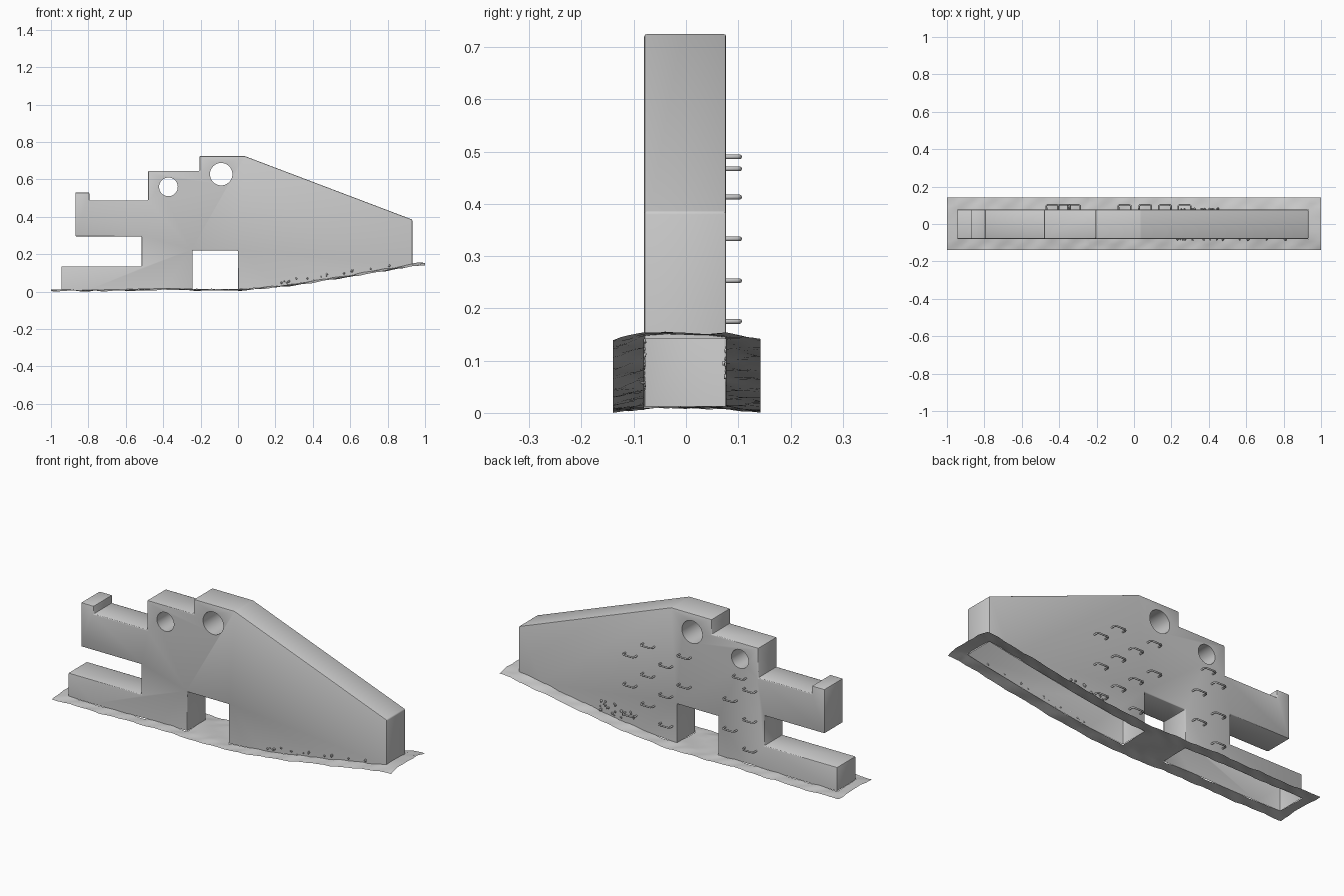
import bpy, bmesh, math, random
from mathutils import Vector

if "Cube" in bpy.data.objects:
    bpy.data.objects.remove(bpy.data.objects["Cube"])

random.seed(4)
YF, YB = -0.08, 0.077          # front and back faces of the wall
GROUND = [(-1, .014), (-.8, .013), (-.6, .015), (-.4, .02), (-.2, .016), (0, .016),
          (.2, .031), (.4, .058), (.6, .09), (.8, .123), (.93, .146), (1, .15)]


def base(x):
    for (x0, z0), (x1, z1) in zip(GROUND, GROUND[1:]):
        if x <= x1:
            return z0 + (z1 - z0) * (x - x0) / (x1 - x0)
    return GROUND[-1][1]


def link(name, mesh):
    ob = bpy.data.objects.new(name, mesh)
    bpy.context.collection.objects.link(ob)
    return ob


def smooth(ob):
    bpy.ops.object.select_all(action='DESELECT')
    ob.select_set(True)
    bpy.context.view_layer.objects.active = ob
    bpy.ops.object.shade_smooth_by_angle(angle=math.radians(35))


# Wall: stepped silhouette with doorway, extruded through its thickness
foot = lambda x: (x, base(x) - .004)
profile = [foot(-.945), (-.945, .135), (-.515, .135), (-.515, .295), (-.87, .295),
           (-.87, .53), (-.795, .53), (-.795, .488), (-.48, .488), (-.48, .646),
           (-.205, .646), (-.205, .725), (.035, .725), (.932, .385)]
profile += [foot(x) for x in (.932, .8, .6, .4, .2, 0)]
profile += [(0, .22), (-.243, .22)] + [foot(x) for x in (-.243, -.4, -.6, -.8)]

bm = bmesh.new()
front = bm.faces.new([bm.verts.new((x, YF, z)) for x, z in profile])
ext = bmesh.ops.extrude_face_region(bm, geom=[front], use_keep_orig=True)
for v in ext['geom']:
    if isinstance(v, bmesh.types.BMVert):
        v.co.y = YB
bmesh.ops.recalc_face_normals(bm, faces=bm.faces[:])


def is_bottom(f):
    return f.normal.z < -.5 and f.calc_center_median().z < .18


bottom_edges = {e for f in bm.faces if is_bottom(f) for e in f.edges}
bmesh.ops.bevel(bm, geom=[e for e in bm.edges if e not in bottom_edges],
                offset=.005, segments=2, profile=.5, affect='EDGES')
mesh = bpy.data.meshes.new("wall")
bm.to_mesh(mesh)
bm.free()
wall = link("wall", mesh)

# Round windows cut through the wall
cutters = []
for x, z, r in ((-.372, .56, .05), (-.09, .628, .06)):
    bpy.ops.mesh.primitive_cylinder_add(vertices=48, radius=r, depth=.5, location=(x, 0, z),
                                        rotation=(math.pi / 2, 0, 0))
    cut = bpy.context.object
    cut.name = "window_cutter"
    cut.hide_render = True
    mod = wall.modifiers.new("window", 'BOOLEAN')
    mod.operation, mod.object, mod.solver = 'DIFFERENCE', cut, 'EXACT'
    cutters.append(cut)
bpy.context.view_layer.update()
baked = bpy.data.meshes.new_from_object(wall.evaluated_get(bpy.context.evaluated_depsgraph_get()))
wall.modifiers.clear()
wall.data = baked
for c in cutters:
    bpy.data.objects.remove(c)

# The wall is a shell, open underneath
bm = bmesh.new()
bm.from_mesh(baked)
bm.normal_update()
bmesh.ops.delete(bm, geom=[f for f in bm.faces if is_bottom(f)], context='FACES')
bm.to_mesh(baked)
bm.free()
smooth(wall)

# Ground: thin uneven sheet around the wall and through the doorway
xs = sorted({round(-1 + i * .02, 3) for i in range(101)} | {-.945, -.243, 0, .932})
ys = [-.14, -.125, -.11, -.095, YF, -.04, 0, .04, YB, .093, .11, .125, .143]


def height(x, y):
    crown = .009 * max(0, x) * (1 - (y / .14) ** 2) - .002
    ripple = .002 * math.sin(23 * x + 30 * y) + .0015 * math.sin(51 * x - 70 * y)
    edge = max(0, abs(y) - .08) / .06
    return base(x) + crown + ripple - .005 * edge + random.uniform(-.001, .001)


bm = bmesh.new()
grid = [[bm.verts.new((x, y, height(x, y))) for y in ys] for x in xs]
low = min(v.co.z for v in bm.verts)
for v in bm.verts:
    v.co.z -= low
for i in range(len(xs) - 1):
    cx = (xs[i] + xs[i + 1]) / 2
    under_wall = -.945 < cx < -.243 or 0 < cx < .932
    for j in range(len(ys) - 1):
        if under_wall and YF < (ys[j] + ys[j + 1]) / 2 < YB:
            continue
        bm.faces.new((grid[i][j], grid[i + 1][j], grid[i + 1][j + 1], grid[i][j + 1]))
bmesh.ops.delete(bm, geom=[v for v in bm.verts if not v.link_faces], context='VERTS')
mesh = bpy.data.meshes.new("ground")
bm.to_mesh(mesh)
bm.free()
smooth(link("ground", mesh))

# Climbing rungs: bent bars on the back face
rungs = [(-.05, .49), (.165, .49), (.06, .413), (.27, .413), (-.05, .333), (.165, .333),
         (.06, .253), (.27, .253), (.165, .175), (.06, .095), (.27, .095),
         (-.375, .467), (-.435, .413), (-.32, .333), (-.435, .253), (-.32, .175), (-.435, .095)]
for x, z in rungs:
    cu = bpy.data.curves.new("rung", 'CURVE')
    cu.dimensions = '3D'
    cu.bevel_depth, cu.bevel_resolution, cu.use_fill_caps = .0045, 2, True
    path = [(-.033, .07), (-.033, .097), (-.026, .103), (.026, .103), (.033, .097), (.033, .07)]
    sp = cu.splines.new('POLY')
    sp.points.add(len(path) - 1)
    for p, (dx, y) in zip(sp.points, path):
        p.co = (x + dx, y, z, 1)
    link("rung", cu)

# Rubble: small clumps at the foot of the wall
bm = bmesh.new()
for side, x0, x1, n, top in ((YB, .24, .48, 22, .07), (YF, .2, .82, 16, .025)):
    for _ in range(n):
        x = random.uniform(x0, x1)
        res = bmesh.ops.create_icosphere(bm, subdivisions=1, radius=random.uniform(.004, .008))
        pos = Vector((x, side + math.copysign(.003, side), base(x) + random.uniform(0, top)))
        for v in res['verts']:
            v.co = v.co * random.uniform(.7, 1.2) + pos
mesh = bpy.data.meshes.new("rubble")
bm.to_mesh(mesh)
bm.free()
link("rubble", mesh)
